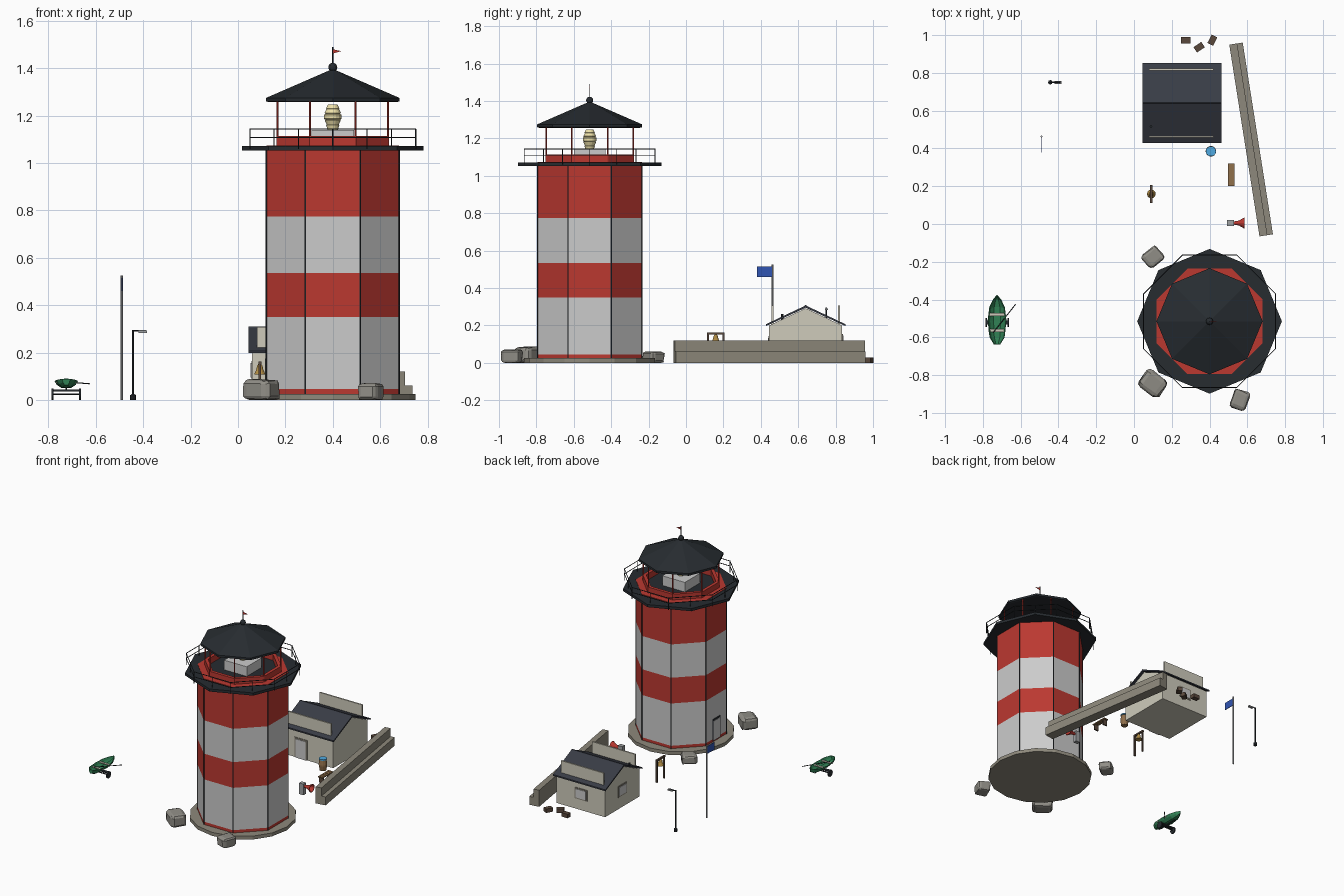
import bpy, bmesh, math, random
from mathutils import Vector, Matrix

if "Cube" in bpy.data.objects:
    bpy.data.objects.remove(bpy.data.objects["Cube"])
random.seed(4)
PI = math.pi

def mat(name, r, g, b):
    m = bpy.data.materials.new(name)
    m.diffuse_color = (r, g, b, 1)
    m.use_nodes = True
    m.node_tree.nodes["Principled BSDF"].inputs["Base Color"].default_value = m.diffuse_color
    return m

RED = mat("red_paint", .5, .04, .03)
WHITE = mat("white_paint", .75, .75, .73)
BLACK = mat("dark_metal", .02, .025, .03)
WALL = mat("house_plaster", .62, .6, .5)
SLATE = mat("slate", .04, .045, .06)
STONE = mat("stone", .27, .25, .2)
ROCK = mat("rock", .28, .27, .24)
LENS = mat("lens", .85, .75, .4)
WOOD = mat("wood", .28, .16, .07)
CRATE = mat("crate_wood", .1, .065, .045)
BRASS = mat("brass", .45, .27, .06)
GREEN = mat("boat_green", .03, .22, .09)
BLUE = mat("blue", .03, .09, .45)
SKY = mat("lid_blue", .08, .4, .75)
GREY = mat("grey_metal", .35, .36, .37)

def finish(name, bm, m, M=None):
    bmesh.ops.remove_doubles(bm, verts=bm.verts, dist=1e-5)
    bmesh.ops.recalc_face_normals(bm, faces=bm.faces)
    me = bpy.data.meshes.new(name)
    bm.to_mesh(me)
    bm.free()
    ob = bpy.data.objects.new(name, me)
    bpy.context.collection.objects.link(ob)
    me.materials.append(m)
    if M:
        ob.matrix_world = M
    return ob

def box(name, c, s, m, rz=0):
    bm = bmesh.new()
    bmesh.ops.create_cube(bm, size=1, matrix=Matrix.Diagonal((*s, 1)))
    return finish(name, bm, m, Matrix.Translation(c) @ Matrix.Rotation(rz, 4, 'Z'))

def lathe(name, c, prof, m, n=16, rot=0, ring=False, M=None):
    """Spin (radius, z) points; ring joins the last point to the first."""
    bm = bmesh.new()
    rows = [[bm.verts.new((r * math.cos(rot + 2 * PI * i / n), r * math.sin(rot + 2 * PI * i / n), z))
             for i in range(n)] for r, z in prof]
    pairs = list(zip(rows, rows[1:])) + ([(rows[-1], rows[0])] if ring else [])
    for a, b in pairs:
        for i in range(n):
            j = (i + 1) % n
            bm.faces.new((a[i], a[j], b[j], b[i]))
    if not ring:
        for (r, _), row in zip((prof[0], prof[-1]), (rows[0], rows[-1])):
            if r > 1e-4:
                bm.faces.new(row)
    return finish(name, bm, m, Matrix.Translation(c) @ (M or Matrix()))

def rod(name, a, b, r, m, n=6):
    a, b = Vector(a), Vector(b)
    q = (b - a).to_track_quat('Z', 'Y').to_matrix().to_4x4()
    return lathe(name, a, [(r, 0), (r, (b - a).length)], m, n, M=q)

def extrude(name, prof, x0, x1, m, M=None):
    """Extrude a closed (y, z) outline along x."""
    bm = bmesh.new()
    f = bm.faces.new([bm.verts.new((x0, y, z)) for y, z in prof])
    g = bmesh.ops.extrude_face_region(bm, geom=[f])["geom"]
    bmesh.ops.translate(bm, verts=[v for v in g if isinstance(v, bmesh.types.BMVert)], vec=(x1 - x0, 0, 0))
    return finish(name, bm, m, M)

# lighthouse tower: octagon with flats on the axes
CX, CY, H = .4, -.515, PI / 8
C = Vector((CX, CY, 0))
K = 1 / math.cos(H)
def corner(a, i, z):
    t = H + i * PI / 4
    return (CX + a * K * math.cos(t), CY + a * K * math.sin(t), z)

lathe("tower_foundation", C, [(.35, 0), (.35, .025)], STONE, 16)
for i, (z0, z1, m) in enumerate([(.025, .045, RED), (.045, .35, WHITE), (.35, .535, RED),
                                 (.535, .775, WHITE), (.775, 1.055, RED)]):
    lathe(f"tower_band_{i}", C, [(.28 * K, z0), (.28 * K, z1)], m, 8, H)
for i in range(8):
    rod(f"tower_edge_trim_{i}", corner(.279, i, .025), corner(.279, i, 1.055), .004, BLACK)
box("tower_door", (.12, CY, .105), (.012, .075, .14), WHITE)
box("tower_door_frame", (.121, CY, .11), (.008, .09, .155), BLACK)

# gallery deck and railing
lathe("gallery_deck", C, [(.383, 1.052), (.383, 1.071)], BLACK, 8)
lathe("gallery_red_ring", C, [(.235 * K, 1.07), (.28 * K, 1.07), (.28 * K, 1.074), (.235 * K, 1.074)], RED, 8, H, True)
for i in range(8):
    p, q = Vector(corner(.35, i, 0)), Vector(corner(.35, i + 1, 0))
    for z in (1.107, 1.143):
        rod(f"gallery_rail_{i}", p + Vector((0, 0, z)), q + Vector((0, 0, z)), .0025, BLACK)
    for s in (p, (p + q) / 2):
        rod(f"gallery_post_{i}", s + Vector((0, 0, 1.06)), s + Vector((0, 0, 1.144)), .0025, BLACK)

# lantern room
lathe("lantern_parapet", C, [(.215 * K, 1.07), (.237 * K, 1.07), (.237 * K, 1.115), (.215 * K, 1.115)], RED, 8, H, True)
for i in range(8):
    rod(f"lantern_post_{i}", corner(.233, i, 1.07), corner(.233, i, 1.262), .0045, RED)
box("lens_pedestal", (CX, CY, 1.105), (.18, .17, .07), WHITE)
lathe("lantern_lens", C, [(.022, 1.14), (.028, 1.16), (.026, 1.163), (.034, 1.18), (.031, 1.182), (.037, 1.187),
      (.037, 1.203), (.031, 1.207), (.034, 1.212), (.026, 1.228), (.028, 1.231), (.02, 1.247)], LENS, 16)
lathe("lantern_roof", C, [(.27, 1.257), (.281, 1.26), (.281, 1.275), (.012, 1.392)], BLACK, 8)
lathe("roof_ball", C, [(.019 * math.sin(PI * i / 8), 1.404 - .019 * math.cos(PI * i / 8)) for i in range(9)], BLACK, 12)
rod("roof_spire", (CX, CY, 1.41), (CX, CY, 1.49), .0025, BLACK)
extrude("roof_pennant", [(0, 1.48), (0, 1.462), (.036, 1.472)], -.0015, .0015, RED,
        Matrix.Translation(C) @ Matrix.Rotation(-PI / 2, 4, 'Z'))

# keeper's house
YM = .64
extrude("house_walls", [(YM - .195, 0), (YM + .195, 0), (YM + .195, .2), (YM, .292), (YM - .195, .2)], .06, .447, WALL)
extrude("house_roof", [(YM - .212, .197), (YM, .295), (YM + .212, .197), (YM + .212, .207), (YM, .307),
                       (YM - .212, .207)], .045, .462, SLATE)
rod("roof_ridge_cap", (.045, YM, .304), (.462, YM, .304), .006, SLATE)
for s, side in ((-1, "front"), (1, "back")):
    box(f"roof_parapet_{side}", (.25, YM + s * .178, .257), (.34, .01, .1), WALL)
rod("roof_vent", (.09, .515, .23), (.09, .515, .262), .007, BLACK, 8)
box("house_door_frame", (.19, YM - .195, .072), (.1, .008, .144), STONE)
box("house_door", (.19, YM - .198, .067), (.08, .008, .134), WHITE)
box("back_window_frame", (.25, YM + .195, .115), (.1, .008, .08), STONE)
box("back_window", (.25, YM + .198, .115), (.08, .008, .062), WHITE)
box("side_window_frame", (.06, YM, .125), (.008, .1, .08), STONE)
box("side_window", (.057, YM, .125), (.008, .08, .062), WHITE)

# sea wall with a lower step on its outer side
a, b = Vector((.70, -.06, 0)), Vector((.54, .955, 0))
d = b - a
extrude("sea_wall", [(-.036, 0), (.036, 0), (.036, .119), (-.006, .119), (-.006, .06), (-.036, .06)],
        0, d.length, STONE, Matrix.Translation(a) @ Matrix.Rotation(math.atan2(d.y, d.x), 4, 'Z'))

# boulders
for i, (x, y, sx, sy, sz, r) in enumerate([(.1, -.175, .1, .085, .06, .7), (.1, -.845, .13, .11, .085, -.65),
                                           (.56, -.93, .085, .1, .07, -.35)]):
    bm = bmesh.new()
    bmesh.ops.create_cube(bm, size=1)
    bmesh.ops.bevel(bm, geom=bm.edges[:], offset=.2, segments=2, profile=.5, affect='EDGES')
    for v in bm.verts:
        v.co *= random.uniform(.96, 1.08)
        v.co = Vector((v.co.x * sx, v.co.y * sy, max(0, (v.co.z + .5) * sz)))
    finish(f"boulder_{i}", bm, ROCK, Matrix.Translation((x, y, 0)) @ Matrix.Rotation(r, 4, 'Z'))

# yard: flagpole, lamp, bell, barrel, bench, fog horn, crates
rod("flagpole", (-.49, .463, 0), (-.49, .463, .525), .005, GREY, 8)
box("flag", (-.49, .42, .487), (.003, .082, .054), BLUE)
lathe("lamp_post", (-.443, .75, 0), [(.012, 0), (.012, .02), (.005, .025), (.005, .295)], BLACK, 8)
rod("lamp_arm", (-.445, .75, .292), (-.388, .75, .292), .004, BLACK)
box("lamp_head", (-.402, .75, .287), (.036, .016, .01), GREY)
for y in (.118, .2):
    box("bell_post", (.092, y, .077), (.011, .011, .155), CRATE)
box("bell_beam", (.092, .159, .157), (.013, .095, .011), CRATE)
lathe("bell", (.092, .159, 0), [(.023, .108), (.021, .114), (.014, .13), (.012, .143), (.005, .153)], BRASS, 12)
lathe("barrel", (.407, .385, 0), [(.022, 0), (.028, .035), (.028, .045), (.023, .078)], WOOD, 14)
lathe("barrel_lid", (.407, .385, 0), [(.027, .077), (.027, .085)], SKY, 14)
for i in range(3):
    box(f"bench_slat_{i}", (.502 + i * .0128, .26, .044), (.011, .12, .007), WOOD)
for y in (.215, .305):
    box("bench_leg", (.515, y, .02), (.034, .01, .04), CRATE)
box("horn_box", (.511, .005, .04), (.035, .03, .08), GREY)
lathe("fog_horn", (.525, .005, .06), [(.008, 0), (.013, .03), (.03, .06), (.025, .06), (.006, .02)], RED, 12,
      M=Matrix.Rotation(PI / 2, 4, 'Y'))
for i, (x, y, r) in enumerate([(.275, .972, 0), (.345, .936, .6), (.415, .973, 1.1)]):
    box(f"crate_{i}", (x, y, .014), (.05, .034, .028), CRATE, r)

# rowing boat on its trolley
BX, BY = -.725, -.51
bm = bmesh.new()
rows = []
for y, w, zb, zt in [(-.128, .017, .062, .088), (-.09, .04, .053, .084), (0, .05, .05, .08),
                     (.07, .041, .052, .083), (.11, .022, .06, .087), (.134, .002, .075, .09)]:
    rows.append([bm.verts.new((x * w, y, zb + (zt - zb) * t)) for x, t in
                 [(-1, 1), (-.8, .45), (-.4, 0), (.4, 0), (.8, .45), (1, 1)]])
for p, q in zip(rows, rows[1:]):
    for i in range(5):
        bm.faces.new((p[i], p[i + 1], q[i + 1], q[i]))
bm.faces.new(rows[0])
hull = finish("boat_hull", bm, GREEN, Matrix.Translation((BX, BY, 0)))
hull.modifiers.new("thickness", 'SOLIDIFY').thickness = .004
for y in (-.055, .03):
    box("boat_seat", (BX, BY + y, .074), (.088, .016, .005), WALL)
rod("boat_oar", (-.745, -.575, .078), (-.627, -.425, .068), .0025, BLACK)
rod("trolley_axle", (-.785, -.522, .024), (-.665, -.522, .024), .004, BLACK)
box("trolley_cradle", (BX, -.522, .04), (.11, .02, .008), BLACK)
rod("trolley_keel_bar", (BX, -.6, .046), (BX, -.43, .046), .004, BLACK)
for x in (-.787, -.671):
    rod("trolley_wheel", (x, -.522, .024), (x + .009, -.522, .024), .024, BLACK, 14)
